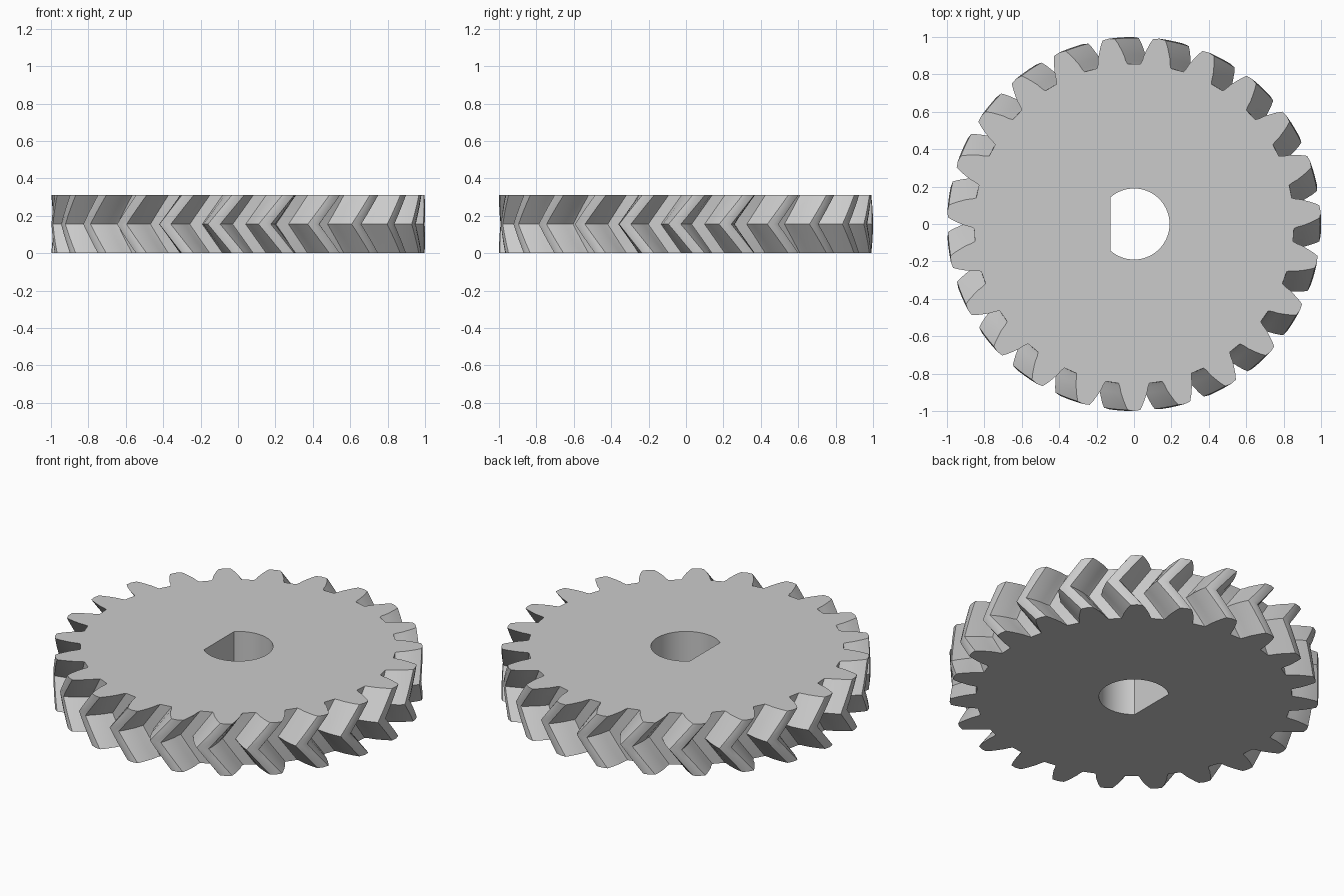
import bpy, bmesh
from math import sin, cos, acos, radians, pi

if "Cube" in bpy.data.objects:
    bpy.data.objects.remove(bpy.data.objects["Cube"], do_unlink=True)

TEETH, HEIGHT, TWIST = 23, 0.31, radians(7.4)
BORE, FLAT = 0.19, 0.125
LAYERS = 6
PITCH = 2 * pi / TEETH

# Half of one tooth: radius, half angle in degrees
FLANK = [(0.855, 5.5), (0.875, 4.9), (0.905, 4.4), (0.94, 3.5), (0.97, 2.7), (0.995, 1.9)]


def tooth_outline():
    """Outline of all teeth as polar points, counter-clockwise."""
    tooth = [(r, -radians(a)) for r, a in FLANK] + [(1.0, 0)]
    tooth += [(r, radians(a)) for r, a in reversed(FLANK)]
    return [(r, a - pi / 2 + k * PITCH) for k in range(TEETH) for r, a in tooth]


def bore_outline(steps=48):
    """Round shaft hole with a flat on its -x side."""
    end = acos(-FLAT / BORE)
    return [(BORE, -end + 2 * end * i / steps) for i in range(steps + 1)]


def ring(bm, outline, z, turn=0):
    verts = [bm.verts.new((r * cos(a + turn), r * sin(a + turn), z)) for r, a in outline]
    return verts


def bridge(bm, low, high):
    n = len(low)
    for i in range(n):
        j = (i + 1) % n
        bm.faces.new((low[i], low[j], high[j], high[i]))


bm = bmesh.new()

# Toothed rim, twisted one way up to mid height and back again
teeth = []
for i in range(LAYERS + 1):
    t = i / LAYERS
    teeth.append(ring(bm, tooth_outline(), HEIGHT * t, -TWIST * (1 - abs(2 * t - 1))))
for low, high in zip(teeth, teeth[1:]):
    bridge(bm, low, high)

# Shaft hole wall
bore = [ring(bm, bore_outline(), z) for z in (0, HEIGHT)]
bridge(bm, *bore)

# Flat end faces around the hole
for loops in ((teeth[0], bore[0]), (teeth[-1], bore[1])):
    edges = [bm.edges.get((v, loop[i - 1])) for loop in loops for i, v in enumerate(loop)]
    bmesh.ops.triangle_fill(bm, edges=edges, use_beauty=True)
bmesh.ops.recalc_face_normals(bm, faces=bm.faces[:])

mesh = bpy.data.meshes.new("herringbone_gear")
bm.to_mesh(mesh)
bm.free()
gear = bpy.data.objects.new("herringbone_gear", mesh)
bpy.context.collection.objects.link(gear)

# Plain grey
grey = bpy.data.materials.new("plain_grey")
grey.use_nodes = True
color = (0.6, 0.6, 0.6, 1)
grey.diffuse_color = color
grey.node_tree.nodes["Principled BSDF"].inputs["Base Color"].default_value = color
mesh.materials.append(grey)

bpy.ops.object.select_all(action="DESELECT")
gear.select_set(True)
bpy.context.view_layer.objects.active = gear
bpy.ops.object.shade_smooth_by_angle(angle=radians(25))
